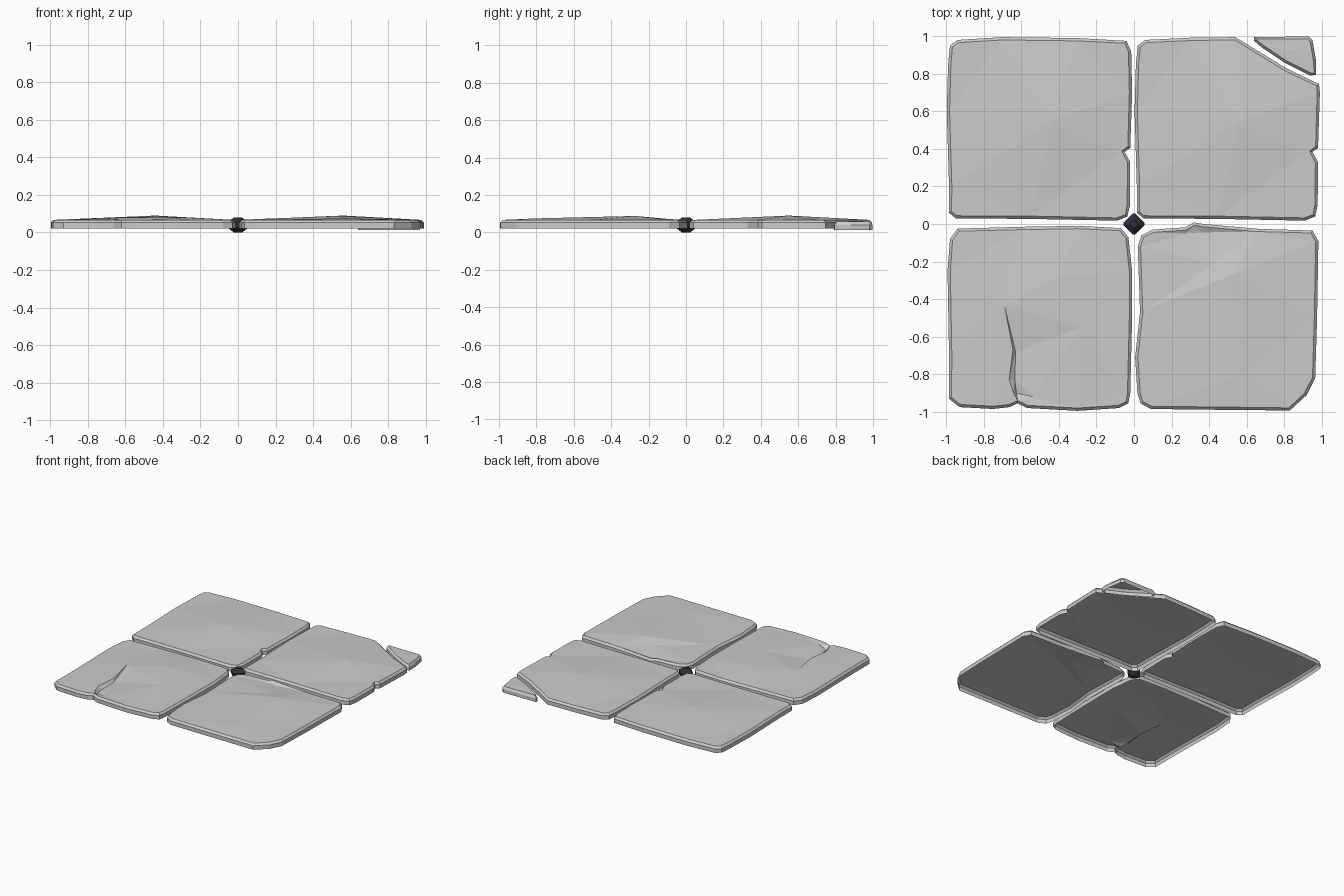
import bpy, bmesh, math
from mathutils import Vector
from mathutils.geometry import delaunay_2d_cdt

if "Cube" in bpy.data.objects:
    bpy.data.objects.remove(bpy.data.objects["Cube"])


def make_object(name, bm):
    mesh = bpy.data.meshes.new(name)
    bm.to_mesh(mesh)
    bm.free()
    obj = bpy.data.objects.new(name, mesh)
    bpy.context.collection.objects.link(obj)
    return obj


def inset(points, dist):
    """Move every outline point inwards along its corner bisector."""
    out = []
    for i, p in enumerate(points):
        a = (p - points[i - 1]).normalized()
        b = (points[(i + 1) % len(points)] - p).normalized()
        n = (Vector((-a.y, a.x)) + Vector((-b.y, b.x))).normalized()
        out.append(p + n * dist)
    return out


def slab(name, outline, inner, base=0.02, wall=0.052, rim=0.067, bevel=0.015, creases=()):
    """Open-bottomed stone: wall, chamfer and triangulated uneven top.
    outline runs counter-clockwise; inner holds the surface points (x, y, z)."""
    pts = [Vector(p) for p in outline]
    top = inset(pts, bevel)
    n = len(pts)
    bm = bmesh.new()
    rings = [[bm.verts.new((p.x, p.y, z)) for p in ring]
             for ring, z in ((pts, base), (pts, wall), (top, rim))]
    for lo, hi in zip(rings, rings[1:]):
        for i in range(n):
            j = (i + 1) % n
            bm.faces.new((lo[i], lo[j], hi[j], hi[i]))
    verts = rings[2] + [bm.verts.new(p) for p in inner]
    flat = top + [Vector(p[:2]) for p in inner]
    edges = [(n + a, n + b) for a, b in creases]
    _, _, faces, source, _, _ = delaunay_2d_cdt(flat, edges, [list(range(n))], 1, 1e-6)
    for f in faces:
        bm.faces.new([verts[source[i][0]] for i in f])
    return make_object(name, bm)


# Back tiles: same stone twice, the right one with its corner broken off
low = [(-.985, .06), (-.95, .03), (-.55, .027), (-.09, .018), (-.035, .04), (-.022, .1),
       (-.02, .33), (-.05, .385), (-.02, .405)]
high = [(-.01, .7), (-.015, .92), (-.04, .975), (-.3, .99), (-.7, .995),
        (-.94, .98), (-.98, .95)]
left = [(-.99, .85), (-.997, .6), (-.985, .2)]
peak = (-.44, .55, .09)
slab("back_left_tile", low + high + left, [peak])

broken = [(-.01, .7), (-.015, .745), (-.19, .83), (-.46, .995), (-.7, .992), (-.94, .98), (-.98, .95)]
shift = [(x + 1, y) for x, y in low + broken + left]
slab("back_right_tile", shift, [(.56, .55, .09)])

# Broken corner piece, lying slightly lower
slab("broken_corner",
     [(.64, .975), (.68, .94), (.8, .86), (.94, .79), (.97, .795), (.968, .88), (.95, .98),
      (.93, .998), (.64, .996)],
     [(.86, .92, .061)], base=.012, wall=.04, rim=.058, bevel=.014)

# Front left tile with a crack running in from the front edge
slab("front_left_tile",
     [(-.985, -.7), (-.985, -.93), (-.93, -.975), (-.75, -.985), (-.66, -.975), (-.62, -.955),
      (-.57, -.98), (-.3, -.995), (-.08, -.98), (-.03, -.955), (-.02, -.9), (-.01, -.5),
      (-.01, -.25), (-.03, -.07), (-.07, -.022), (-.3, -.01), (-.6, -.015), (-.94, -.025),
      (-.98, -.08), (-.993, -.25)],
     [(-.28, -.55, .08), (-.4, -.28, .086), (-.69, -.435, .078),
      (-.645, -.67, .074), (-.665, -.83, .07), (-.642, -.9, .068),
      (-.63, -.68, .055), (-.635, -.83, .048), (-.625, -.9, .04), (-.54, -.92, .062)],
     creases=[(2, 3), (3, 4), (4, 5), (2, 6), (6, 7), (7, 8)])

# Front right tile with a chipped back edge
slab("front_right_tile",
     [(.018, -.9), (.035, -.955), (.09, -.985), (.5, -.99), (.83, -.993), (.92, -.91),
      (.965, -.82), (.975, -.5), (.982, -.09), (.95, -.035), (.65, -.025), (.37, 0), (.32, .008),
      (.27, -.018), (.1, -.03), (.04, -.06), (.02, -.12), (.032, -.47), (.006, -.71)],
     [(.53, -.27, .088), (.36, -.045, .052), (.27, -.05, .058), (.42, -.21, .07),
      (.07, -.45, .07), (.58, -.8, .075)],
     creases=[(0, 3), (3, 1)])

# Small dark stone in the middle joint
bm = bmesh.new()
rings = []
for z, r in ((0, .022), (.026, .057), (.052, .057), (.08, .022)):
    rings.append([bm.verts.new((r * math.cos(a + s), r * math.sin(a + s), z))
                  for a in (0, math.pi / 2, math.pi, math.pi * 1.5) for s in (-.12, .12)])
for lo, hi in zip(rings, rings[1:]):
    for i in range(8):
        j = (i + 1) % 8
        bm.faces.new((lo[i], lo[j], hi[j], hi[i]))
bm.faces.new(rings[0][::-1])
bm.faces.new(rings[-1])
stone = make_object("centre_stone", bm)
mat = bpy.data.materials.new("dark_purple")
mat.diffuse_color = (.04, .025, .05, 1)
mat.use_nodes = True
mat.node_tree.nodes["Principled BSDF"].inputs["Base Color"].default_value = mat.diffuse_color
stone.data.materials.append(mat)
